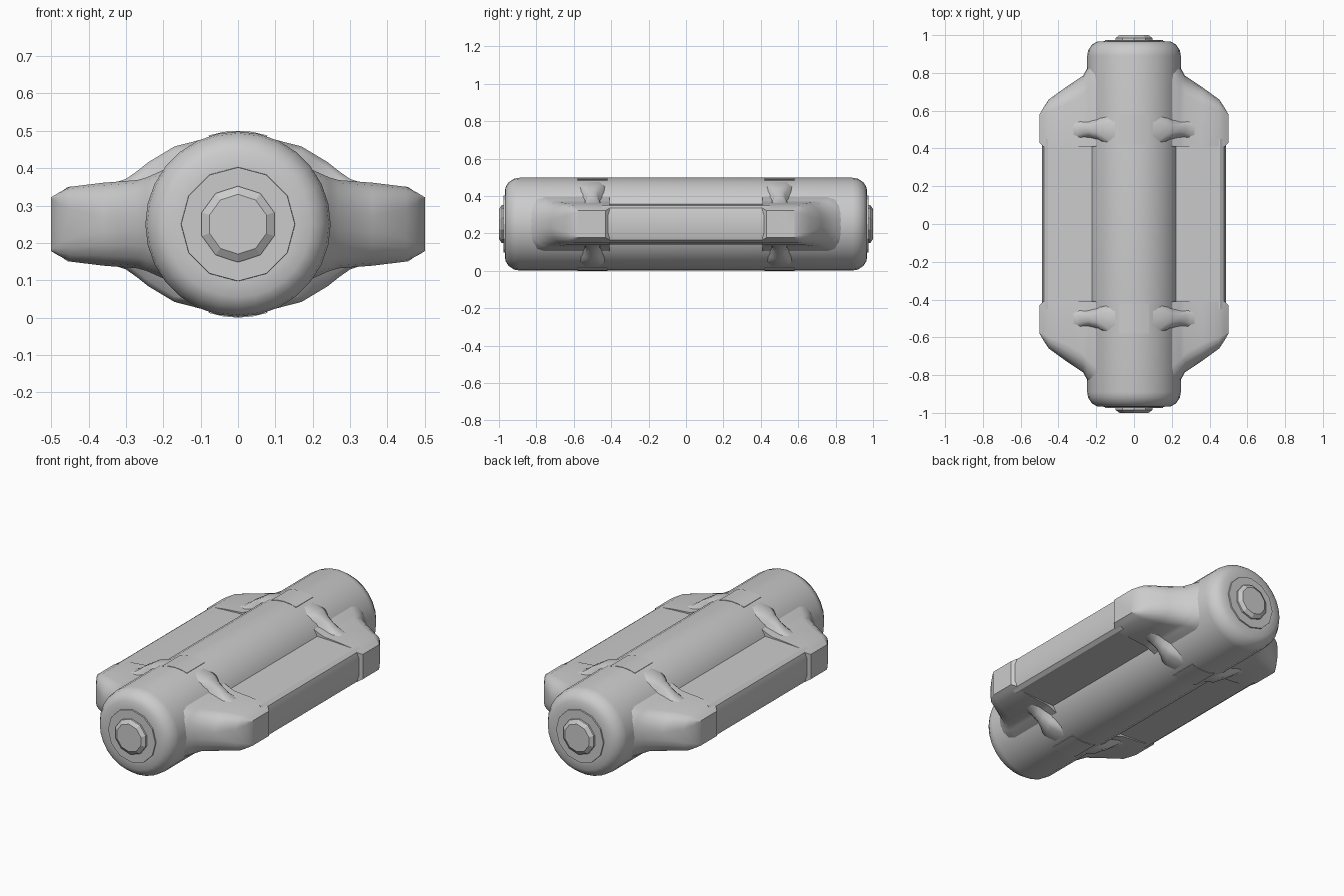
import bpy, bmesh, math

cube = bpy.data.objects.get("Cube")
if cube:
    bpy.data.objects.remove(cube, do_unlink=True)

CZ = 0.25  # height of the long axis

grey = bpy.data.materials.new("plain_grey")
grey.use_nodes = True
grey.diffuse_color = (0.6, 0.6, 0.6, 1)
grey.node_tree.nodes["Principled BSDF"].inputs["Base Color"].default_value = (0.6, 0.6, 0.6, 1)


def loft(name, rings, angle=40):
    """Skin closed rings of equal length, cap both ends."""
    bm = bmesh.new()
    loops = [[bm.verts.new(p) for p in ring] for ring in rings]
    n = len(loops[0])
    for a, b in zip(loops, loops[1:]):
        for i in range(n):
            j = (i + 1) % n
            bm.faces.new((a[i], a[j], b[j], b[i]))
    bm.faces.new(loops[0])
    bm.faces.new(loops[-1])
    bmesh.ops.recalc_face_normals(bm, faces=bm.faces)
    mesh = bpy.data.meshes.new(name)
    bm.to_mesh(mesh)
    bm.free()
    mesh.materials.append(grey)
    ob = bpy.data.objects.new(name, mesh)
    bpy.context.collection.objects.link(ob)
    bpy.ops.object.select_all(action='DESELECT')
    ob.select_set(True)
    bpy.context.view_layer.objects.active = ob
    bpy.ops.object.shade_smooth_by_angle(angle=math.radians(angle))
    return ob


def lathe(name, profile, sides, angle=40):
    """Revolve (y, radius) pairs round the long axis."""
    rings = []
    for y, r in profile:
        turns = [math.tau * i / sides for i in range(sides)]
        rings.append([(r * math.sin(t), y, CZ + r * math.cos(t)) for t in turns])
    return loft(name, rings, angle)


# Main barrel with rounded shoulders
shoulder = [(0.968, 0.15), (0.966, 0.195), (0.95, 0.222), (0.92, 0.243), (0.89, 0.248)]
lathe("barrel", [(-y, r) for y, r in shoulder] + [(y, r) for y, r in reversed(shoulder)], 28)

for end, end_name in ((-1, "front"), (1, "back")):
    # Stepped end plate and hub
    lathe(end_name + "_end_plate", [(end * 0.95, 0.155), (end * 0.975, 0.152)], 12, 20)
    lathe(end_name + "_hub", [(end * 0.96, 0.102), (end * 0.985, 0.102), (end * 1.0, 0.08)], 10, 20)

# Bracket stations: x, outer y, half height, edge rounding
stations = [(0.14, 0.90, 0.16, 0.13), (0.20, 0.88, 0.145, 0.125), (0.245, 0.83, 0.125, 0.11),
            (0.27, 0.785, 0.118, 0.10), (0.36, 0.725, 0.111, 0.09), (0.45, 0.66, 0.10, 0.06),
            (0.48, 0.615, 0.084, 0.03), (0.50, 0.58, 0.072, 0.005)]


def bracket_ring(x, outer, half, rnd, sx, sy):
    inner = 0.43 if x > 0.49 else 0.41
    ring = [(inner, -half), (inner, half)]
    for k in range(5):
        t = math.pi / 2 * k / 4
        ring.append((outer - rnd + rnd * math.sin(t), half - rnd * (1 - math.cos(t))))
    ring += [(y, -z) for y, z in reversed(ring[2:])]
    return [(sx * x, sy * y, CZ + z) for y, z in ring]


# Gusset stations: x, half height of ridge, half width of ridge, half width of foot
ribs = [(0.10, 0.226, 0.08, 0.08), (0.17, 0.208, 0.06, 0.07), (0.20, 0.190, 0.040, 0.06),
        (0.24, 0.166, 0.030, 0.055), (0.27, 0.142, 0.036, 0.06), (0.30, 0.121, 0.05, 0.07),
        (0.34, 0.108, 0.06, 0.075)]

for sx, side in ((1, "left"), (-1, "right")):
    # Side panel with chamfered rail
    section = [(0.15, 0.112), (0.30, 0.108), (0.455, 0.100), (0.476, 0.085), (0.486, 0.05)]
    section += [(x, -z) for x, z in reversed(section)]
    loft(side + "_side_panel",
         [[(sx * x, y, CZ + z) for x, z in section] for y in (-0.45, 0.45)], 25)
    for sy, end_name in ((-1, "front"), (1, "back")):
        label = side + "_" + end_name
        loft(label + "_bracket", [bracket_ring(*s, sx, sy) for s in stations], 35)
        # Waisted gussets above and below each bracket
        for sz, level in ((1, "upper"), (-1, "lower")):
            rings = []
            for x, h, top, foot in ribs:
                prof = [(-foot, h - 0.07), (-top, h - 0.015), (-top * 0.5, h), (top * 0.5, h),
                        (top, h - 0.015), (foot, h - 0.07)]
                rings.append([(sx * x, sy * 0.5 + y, CZ + sz * z) for y, z in prof])
            loft(label + "_" + level + "_gusset", rings, 50)

# Thin saddle pads on the crown and belly of the barrel
for sy, end_name in ((-1, "front"), (1, "back")):
    for sz, level in ((1, "upper"), (-1, "lower")):
        arc = [(0.25 * math.sin(t), 0.25 * math.cos(t)) for t in (-0.32, -0.16, 0, 0.16, 0.32)]
        arc += [(x * 0.97, z * 0.97) for x, z in reversed(arc)]
        loft(end_name + "_" + level + "_pad",
             [[(x, y, CZ + sz * z) for x, z in arc] for y in (sy * 0.42, sy * 0.58)], 30)
